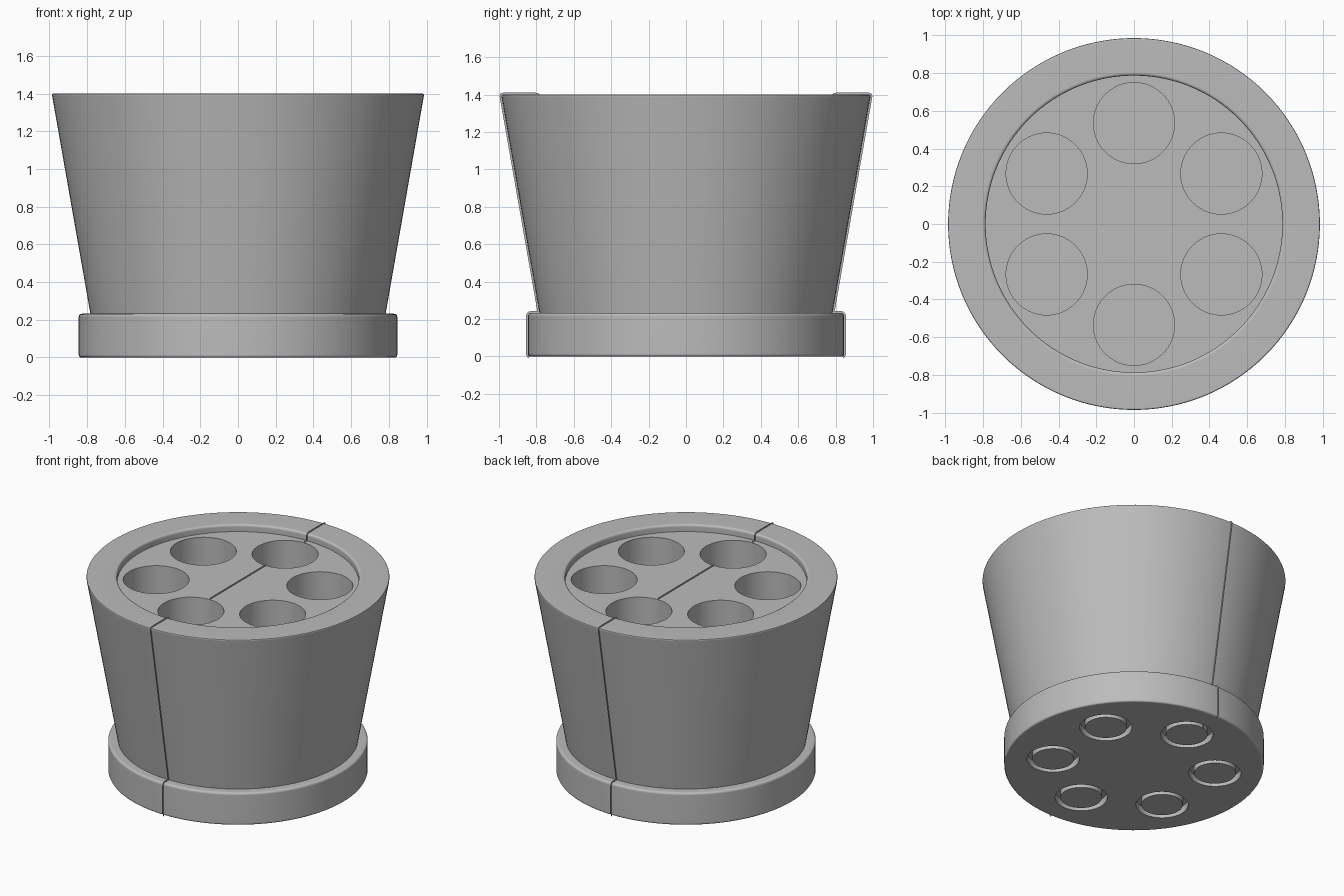
import bpy, bmesh, math
from mathutils import Vector

if "Cube" in bpy.data.objects:
    bpy.data.objects.remove(bpy.data.objects["Cube"], do_unlink=True)

SEGMENTS = 128
FLOOR = 1.35
HOLE_RING, HOLE_R = 0.535, 0.215
FIN = 0.01

grey = bpy.data.materials.new("plain grey")
grey.use_nodes = True
grey.diffuse_color = (0.5, 0.5, 0.5, 1)
grey.node_tree.nodes["Principled BSDF"].inputs["Base Color"].default_value = (0.5, 0.5, 0.5, 1)


def make_object(name, bm):
    mesh = bpy.data.meshes.new(name)
    bm.to_mesh(mesh)
    bm.free()
    mesh.materials.append(grey)
    obj = bpy.data.objects.new(name, mesh)
    bpy.context.collection.objects.link(obj)
    return obj


def rounded(corners, steps=4):
    """Turn (radius, height, fillet) corners into a smooth profile."""
    points = []
    for i, (r, z, f) in enumerate(corners):
        p = Vector((r, z))
        if f == 0:
            points.append(p)
            continue
        a = (Vector(corners[i - 1][:2]) - p).normalized() * f + p
        b = (Vector(corners[i + 1][:2]) - p).normalized() * f + p
        for k in range(steps + 1):
            t = k / steps
            points.append(a * (1 - t) ** 2 + p * 2 * t * (1 - t) + b * t * t)
    return points


def lathe(name, profile, closed=False):
    """Spin a profile around z; end points on the axis are welded."""
    bm = bmesh.new()
    verts = [bm.verts.new((p[0], 0, p[1])) for p in profile]
    edges = [bm.edges.new(pair) for pair in zip(verts, verts[1:])]
    if closed:
        edges.append(bm.edges.new((verts[-1], verts[0])))
    bmesh.ops.spin(bm, geom=verts + edges, axis=(0, 0, 1), cent=(0, 0, 0),
                   steps=SEGMENTS, angle=math.tau)
    bmesh.ops.remove_doubles(bm, verts=bm.verts, dist=0.0002)
    bmesh.ops.recalc_face_normals(bm, faces=bm.faces)
    return make_object(name, bm)


def cut(target, cutter):
    mod = target.modifiers.new("cut", "BOOLEAN")
    mod.operation = "DIFFERENCE"
    mod.solver = "EXACT"
    mod.object = cutter
    bpy.context.view_layer.objects.active = target
    bpy.ops.object.modifier_apply(modifier=mod.name)
    bpy.data.objects.remove(cutter, do_unlink=True)


# Tapered pot with a wide foot and a shallow recessed top
corners = [(0, 0, 0), (0.845, 0, 0.015), (0.845, 0.232, 0.018), (0.783, 0.232, 0),
           (0.988, 1.4, 0.012), (0.787, 1.4, 0.018), (0.787, FLOOR, 0), (0, FLOOR, 0)]
profile = rounded(corners)
pot = lathe("pot", profile)

# Six deep round wells, each with a ring groove under it
for i in range(6):
    angle = math.radians(30 + 60 * i)
    place = (HOLE_RING * math.cos(angle), HOLE_RING * math.sin(angle), 0)
    well = lathe("well_cutter", [(0, 0.25), (HOLE_R, 0.25), (HOLE_R, 1.5), (0, 1.5)])
    groove = lathe("groove_cutter", [(0.135, -0.1), (0.17, -0.1), (0.17, 0.05), (0.135, 0.05)], True)
    for cutter in (well, groove):
        cutter.location = place
        cutter.hide_render = True
        bpy.context.view_layer.update()
        cut(pot, cutter)

bpy.ops.object.select_all(action="DESELECT")
pot.select_set(True)
bpy.context.view_layer.objects.active = pot
bpy.ops.object.shade_smooth_by_angle(angle=math.radians(30))
normals = pot.modifiers.new("even shading", "WEIGHTED_NORMAL")
normals.keep_sharp = True


# Paper-thin seam standing slightly proud of the surface at front and back
def strip(bm, inner, outer, side):
    rows = [[bm.verts.new((0, side * p[0], p[1])) for p in line] for line in (inner, outer)]
    for k in range(len(inner) - 1):
        bm.faces.new((rows[0][k], rows[0][k + 1], rows[1][k + 1], rows[1][k]))


wall = profile[1:-1]
proud = []
for k, p in enumerate(wall):
    before = (p - wall[k - 1]).normalized() if k else Vector((0, 1))
    after = (wall[k + 1] - p).normalized() if k < len(wall) - 1 else before
    n1, n2 = Vector((before.y, -before.x)), Vector((after.y, -after.x))
    proud.append(p + (n1 + n2) * FIN / (1 + n1.dot(n2)))
proud[0].y = 0

bm = bmesh.new()
for side in (1, -1):
    strip(bm, wall, proud, side)
    for a, b in ((0, HOLE_RING - HOLE_R), (HOLE_RING + HOLE_R, 0.787)):
        strip(bm, [(a, FLOOR), (b, FLOOR)], [(a, FLOOR + FIN), (b, FLOOR + FIN)], side)
make_object("seam", bm)
